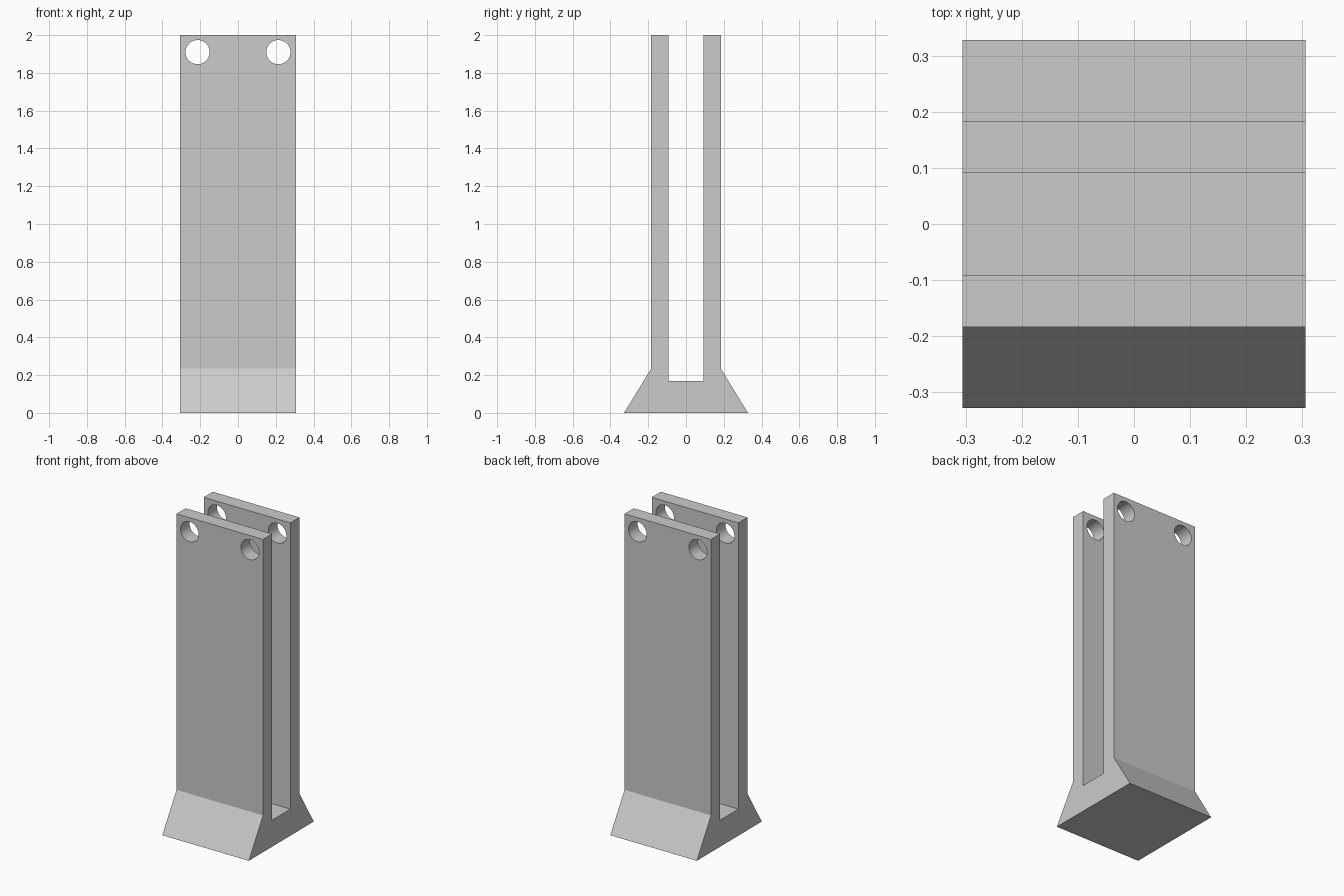
import bpy, bmesh
from math import radians

cube = bpy.data.objects.get("Cube")
if cube:
    bpy.data.objects.remove(cube, do_unlink=True)

HALF_WIDTH = 0.306
HOLE_X, HOLE_Z, HOLE_RADIUS = 0.214, 1.91, 0.064

grey = bpy.data.materials.new("light grey")
grey.use_nodes = True
colour = (0.6, 0.6, 0.6, 1)
grey.diffuse_color = colour
grey.node_tree.nodes["Principled BSDF"].inputs["Base Color"].default_value = colour

# Slotted upright with flared foot: half profile in (y, z), mirrored, extruded across x
half = [(0.328, 0), (0.184, 0.235), (0.184, 2), (0.092, 2), (0.092, 0.17)]
profile = half + [(-y, z) for y, z in reversed(half)]
bm = bmesh.new()
face = bm.faces.new([bm.verts.new((-HALF_WIDTH, y, z)) for y, z in profile])
extruded = bmesh.ops.extrude_face_region(bm, geom=[face])["geom"]
bmesh.ops.translate(bm, vec=(2 * HALF_WIDTH, 0, 0),
                    verts=[v for v in extruded if isinstance(v, bmesh.types.BMVert)])
bmesh.ops.recalc_face_normals(bm, faces=bm.faces)
mesh = bpy.data.meshes.new("slotted_stand")
bm.to_mesh(mesh)
bm.free()
mesh.materials.append(grey)
stand = bpy.data.objects.new("slotted_stand", mesh)
bpy.context.collection.objects.link(stand)

# Round holes through both plates at the top corners
cutters = []
for side, x in (("left", HOLE_X), ("right", -HOLE_X)):
    bpy.ops.mesh.primitive_cylinder_add(vertices=48, radius=HOLE_RADIUS, depth=1,
                                        location=(x, 0, HOLE_Z),
                                        rotation=(radians(90), 0, 0))
    cutter = bpy.context.object
    cutter.name = side + "_hole_cutter"
    cutter.hide_render = True
    cutter.data.materials.append(grey)
    cutters.append(cutter)
    hole = stand.modifiers.new(side + "_holes", "BOOLEAN")
    hole.operation = "DIFFERENCE"
    hole.solver = "EXACT"
    hole.object = cutter

# Apply the holes, then drop the cutters
bpy.ops.object.select_all(action="DESELECT")
stand.select_set(True)
bpy.context.view_layer.objects.active = stand
for name in [m.name for m in stand.modifiers]:
    bpy.ops.object.modifier_apply(modifier=name)
for cutter in cutters:
    bpy.data.objects.remove(cutter, do_unlink=True)
bpy.ops.object.shade_smooth_by_angle(angle=radians(25))
